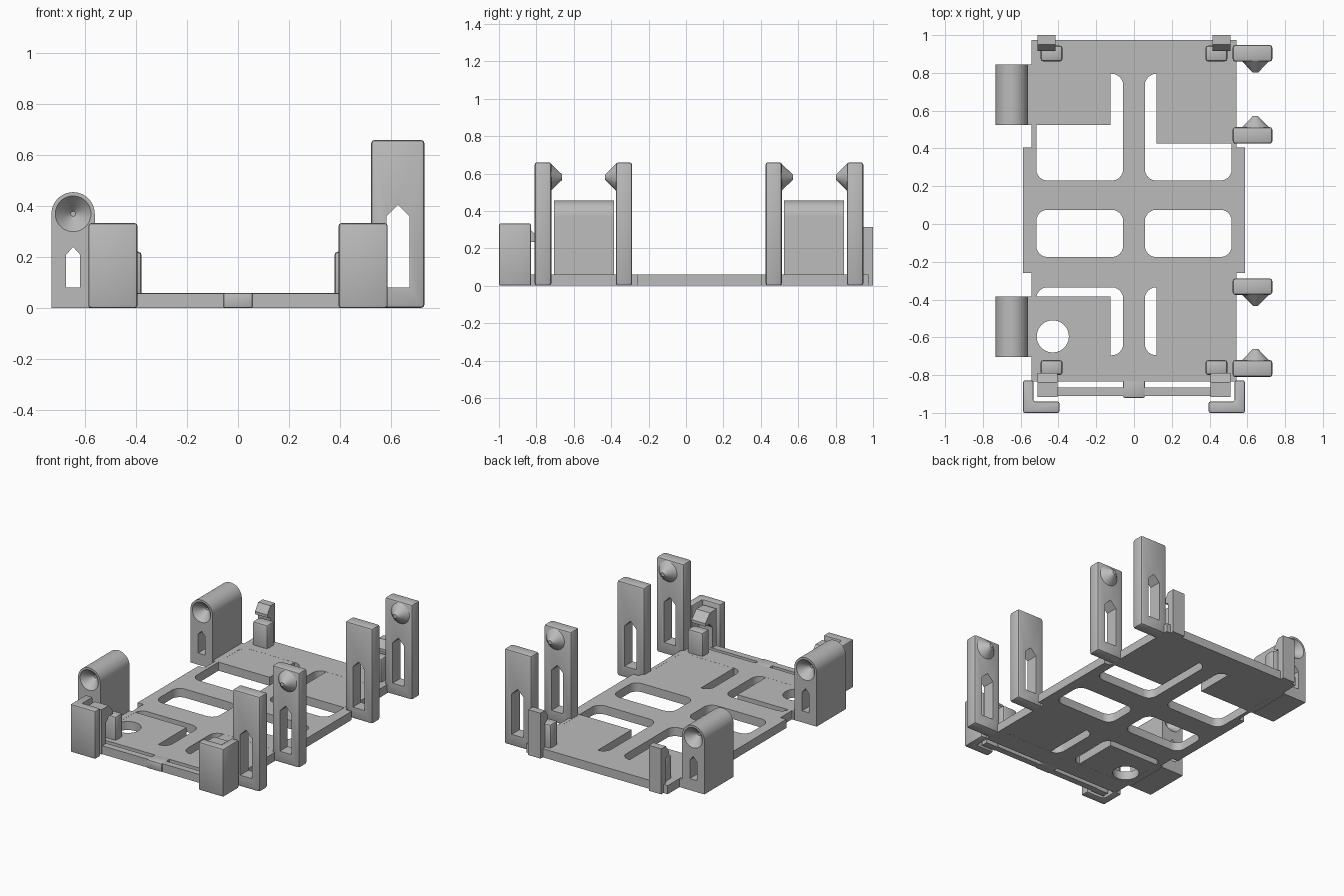
import bpy, bmesh, math
from mathutils import Matrix, Vector

old = bpy.data.objects.get("Cube")
if old:
    bpy.data.objects.remove(old, do_unlink=True)

grey = bpy.data.materials.new("plain grey")
grey.use_nodes = True
colour = (0.5, 0.5, 0.5, 1)
grey.diffuse_color = colour
grey.node_tree.nodes["Principled BSDF"].inputs["Base Color"].default_value = colour


def finish(name, bm):
    bmesh.ops.recalc_face_normals(bm, faces=bm.faces)
    mesh = bpy.data.meshes.new(name)
    bm.to_mesh(mesh)
    bm.free()
    mesh.materials.append(grey)
    obj = bpy.data.objects.new(name, mesh)
    bpy.context.collection.objects.link(obj)
    return obj


def prism(name, pts, axis, lo, hi, bevel=0, corner=0):
    """Extrude a 2D outline along an axis; bevel all edges or round the corners."""
    place = {"x": lambda a, b, t: (t, a, b),
             "y": lambda a, b, t: (a, t, b),
             "z": lambda a, b, t: (a, b, t)}[axis]
    bm = bmesh.new()
    low = [bm.verts.new(place(a, b, lo)) for a, b in pts]
    high = [bm.verts.new(place(a, b, hi)) for a, b in pts]
    bm.faces.new(low)
    bm.faces.new(high)
    sides = []
    for i in range(len(pts)):
        j = (i + 1) % len(pts)
        bm.faces.new((low[i], low[j], high[j], high[i]))
        sides.append(bm.edges.get((low[i], high[i])))
    bmesh.ops.recalc_face_normals(bm, faces=bm.faces)
    if corner:
        bmesh.ops.bevel(bm, geom=sides, offset=corner, segments=6, profile=0.5, affect="EDGES")
    if bevel:
        bmesh.ops.bevel(bm, geom=bm.edges[:], offset=bevel, segments=2, profile=0.5, affect="EDGES")
    return finish(name, bm)


def box(name, x, y, z, bevel=0, corner=0):
    outline = [(x[0], y[0]), (x[1], y[0]), (x[1], y[1]), (x[0], y[1])]
    return prism(name, outline, "z", z[0], z[1], bevel, corner)


def cone(name, x, z, y0, y1, r0, r1):
    """Round part running along y from y0 to y1."""
    bm = bmesh.new()
    turn = Vector((0, y1 - y0, 0)).to_track_quat("Z", "Y").to_matrix().to_4x4()
    bmesh.ops.create_cone(bm, cap_ends=True, segments=40, radius1=r0, radius2=r1,
                          depth=abs(y1 - y0),
                          matrix=Matrix.Translation((x, (y0 + y1) / 2, z)) @ turn)
    return finish(name, bm)


def cut(obj, cutters):
    for c in cutters:
        mod = obj.modifiers.new("cut", "BOOLEAN")
        mod.operation = "DIFFERENCE"
        mod.solver = "EXACT"
        mod.object = c
        bpy.context.view_layer.objects.active = obj
        bpy.ops.object.modifier_apply(modifier=mod.name)
        bpy.data.objects.remove(c, do_unlink=True)


def pointed_slot(x0, x1, y0, y1, shoulder, peak):
    outline = [(x0, 0.08), (x1, 0.08), (x1, shoulder), ((x0 + x1) / 2, peak), (x0, shoulder)]
    return prism("slot_cutter", outline, "y", y0 - 0.05, y1 + 0.05)


T = 0.06  # plate thickness

# Base plate with a wider middle and six rounded windows
half = [(0.5425, -0.835), (0.5425, -0.26), (0.5875, -0.26),
        (0.5875, 0.405), (0.5425, 0.405), (0.5425, 0.975)]
plate = prism("base_plate", half + [(-x, y) for x, y in reversed(half)], "z", 0, T)
cut(plate, [box("window_cutter", sorted((s * 0.0575, s * 0.5175)), y, (-0.1, 0.2), corner=0.06)
            for s in (-1, 1) for y in ((-0.695, -0.335), (-0.175, 0.075), (0.23, 0.795))])

# Pads filling part of the windows beneath the uprights
pad_z = (0.0005, T - 0.0005)
box("back_right_pad", (-0.56, -0.125), (0.525, 0.845), pad_z)
front_pad = box("front_right_pad", (-0.56, -0.125), (-0.705, -0.385), pad_z)
cut(front_pad, [prism("hole_cutter", [(-0.43 + 0.085 * math.cos(a), -0.595 + 0.085 * math.sin(a))
                                      for a in (math.tau * i / 40 for i in range(40))],
                      "z", -0.1, 0.2)])
box("back_left_pad", (0.12, 0.5375), (0.425, 0.945), pad_z)
box("front_left_pad", (0.12, 0.5375), (-0.805, -0.29), pad_z)

# Flexible front bar and its middle tab
box("front_bar", (-0.42, 0.42), (-0.91, -0.865), (0, T - 0.002))
box("front_tab", (-0.0575, 0.0575), (-0.92, -0.82), (0, T), bevel=0.008)

# Hinge barrels with conical sockets at both ends
BX, BZ, R = -0.6475, 0.37, 0.085
for label, y0, y1 in (("front", -0.705, -0.385), ("back", 0.525, 0.845)):
    arc = [(BX + R * math.cos(math.pi * i / 24), BZ + R * math.sin(math.pi * i / 24))
           for i in range(25)]
    barrel = prism(label + "_hinge_barrel", [(BX - R, 0), (BX + R, 0)] + arc, "y", y0, y1)
    cut(barrel, [pointed_slot(BX - 0.027, BX + 0.027, y0, y1, 0.21, 0.24),
                 cone("socket_cutter", BX, BZ, y0 - 0.002, y0 + 0.065, 0.072, 0.01),
                 cone("socket_cutter", BX, BZ, y1 + 0.002, y1 - 0.065, 0.072, 0.01)])

# Tall slotted uprights, each with a conical pin facing its partner
for n, (y0, y1, side) in enumerate(((-0.81, -0.72, 1), (-0.375, -0.288, -1),
                                    (0.425, 0.513, 1), (0.86, 0.948, -1)), 1):
    post = box(f"upright_{n}", (0.5225, 0.7325), (y0, y1), (0, 0.66), bevel=0.014)
    cut(post, [pointed_slot(0.583, 0.673, y0, y1, 0.36, 0.405)])
    face = y1 if side > 0 else y0
    cone(f"pin_{n}", 0.643, 0.58, face - side * 0.005, face + side * 0.058, 0.075, 0.014)

# Mirrored corner guards, snap clips and stop blocks
front_clip = [(-0.915, 0), (-0.87, 0), (-0.87, 0.2), (-0.835, 0.235), (-0.79, 0.235),
              (-0.79, 0.255), (-0.84, 0.31), (-0.915, 0.31)]
back_clip = [(1.0, 0), (0.95, 0), (0.95, 0.23), (0.915, 0.245),
             (0.915, 0.265), (0.95, 0.315), (1.0, 0.315)]
for s, label in ((-1, "right"), (1, "left")):
    guard = [(0.395, -1.0), (0.5875, -1.0), (0.5875, -0.828),
             (0.5325, -0.828), (0.5325, -0.94), (0.395, -0.94)]
    prism(f"{label}_corner_guard", [(s * x, y) for x, y in guard], "z", 0, 0.333, bevel=0.01)
    clip_x = sorted((s * 0.405, s * 0.51))
    prism(f"{label}_front_clip", front_clip, "x", *clip_x)
    prism(f"{label}_back_clip", back_clip, "x", *sorted((s * 0.416, s * 0.51)))
    for end, y in (("front", (-0.8, -0.72)), ("back", (0.86, 0.945))):
        box(f"{label}_{end}_stop", sorted((s * 0.378, s * 0.495)), y, (0.01, 0.222), bevel=0.016)

# Smooth curves while keeping hard edges
bpy.ops.object.select_all(action="DESELECT")
for obj in bpy.context.scene.objects:
    if obj.type == "MESH" and grey.name in obj.data.materials:
        obj.select_set(True)
        bpy.context.view_layer.objects.active = obj
bpy.ops.object.shade_smooth_by_angle(angle=math.radians(30))
